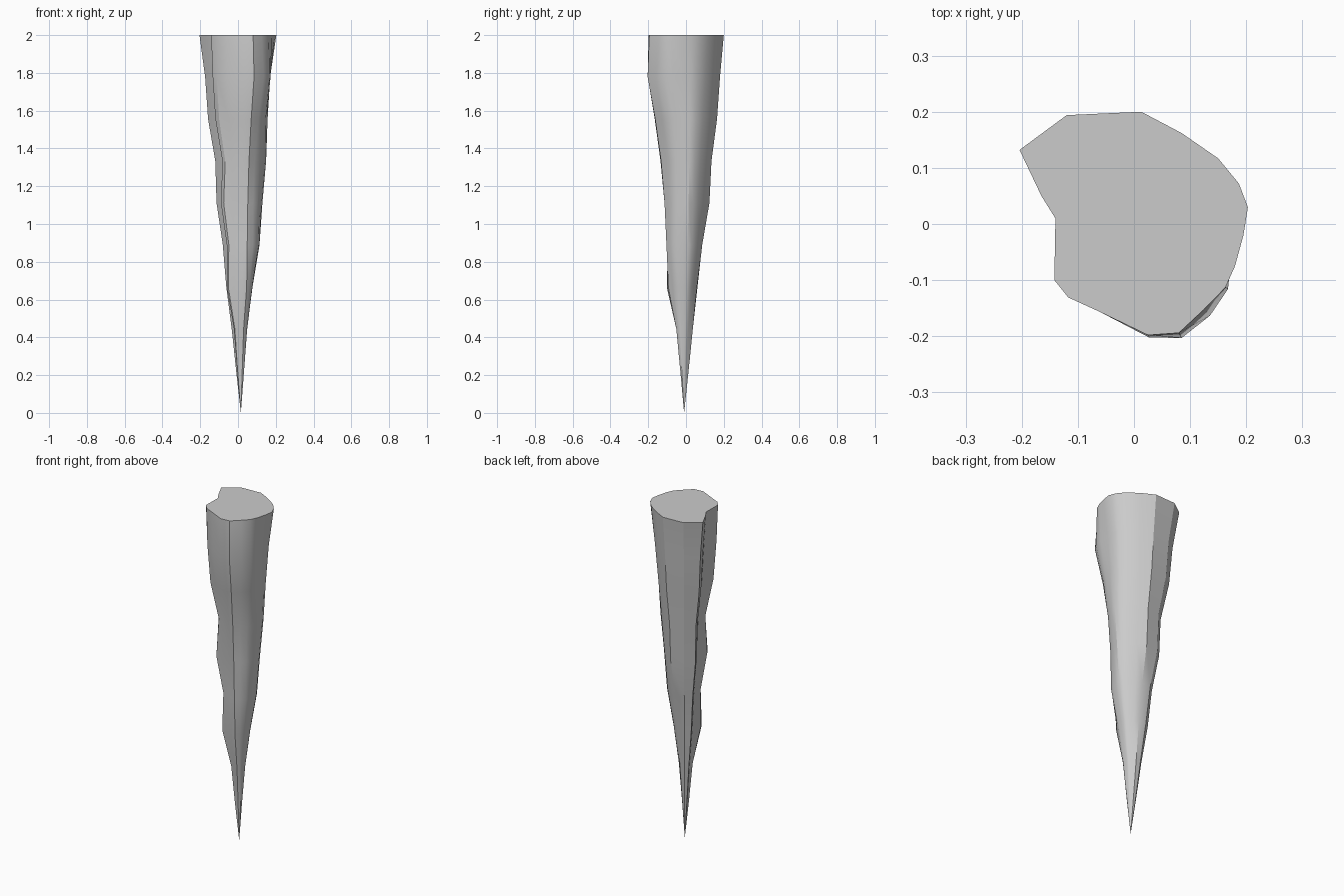
import bpy, bmesh, math
from mathutils import Vector

if "Cube" in bpy.data.objects:
    bpy.data.objects.remove(bpy.data.objects["Cube"])

# Irregular outline of the flat top, anticlockwise
OUTLINE = [Vector(p) for p in [
    (.203, .03), (.187, .072), (.15, .117), (.085, .162), (.013, .2), (-.12, .194),
    (-.204, .132), (-.165, .05), (-.14, .01), (-.142, -.1), (-.117, -.131),
    (-.06, -.157), (.025, -.198), (.08, -.194), (.125, -.152), (.163, -.113),
    (.18, -.075), (.195, -.02)]]

# How far each lower ring reaches towards E, NE, N, NW, W, SW, S, SE
REACH = [
    (.167, .17, .18, .2, .18, .17, .2, .213),
    (.155, .15, .165, .185, .157, .155, .165, .168),
    (.15, .13, .135, .14, .12, .107, .135, .135),
    (.13, .112, .125, .135, .107, .124, .11, .124),
    (.115, .095, .085, .095, .077, .084, .09, .124),
    (.078, .06, .058, .073, .06, .09, .105, .09),
    (.047, .035, .037, .04, .03, .04, .05, .06),
    (.03, .018, .014, .012, .008, .02, .028, .04)]
TIP = Vector((.015, -.01))
STEP = 2 / 9
DIRS = [Vector((math.cos(k * math.pi / 4), math.sin(k * math.pi / 4))) for k in range(8)]
TOP_REACH = [max(p.dot(d) for p in OUTLINE) for d in DIRS]


def ring_points(reach, z):
    """Shrink the outline by a ratio blended between the eight directions."""
    c = TIP * (1 - z / 2)
    ratio = [(r - c.dot(d)) / t for r, d, t in zip(reach, DIRS, TOP_REACH)]
    pts = []
    for p in OUTLINE:
        a = (math.atan2(p.y, p.x) / (math.pi / 4)) % 8
        k, f = int(a) % 8, a - int(a)
        q = c + p * (ratio[k] * (1 - f) + ratio[(k + 1) % 8] * f)
        pts.append((q.x, q.y, z))
    return pts


# Tapered spike: rings bridged from the top down to a point
bm = bmesh.new()
rings = [[bm.verts.new(p) for p in ring_points(r, 2 - i * STEP)]
         for i, r in enumerate([TOP_REACH] + REACH)]
n = len(OUTLINE)
bm.faces.new(rings[0])
for up, low in zip(rings, rings[1:]):
    for j in range(n):
        k = (j + 1) % n
        bm.faces.new((up[j], low[j], low[k], up[k]))
tip = bm.verts.new((TIP.x, TIP.y, 0))
for j in range(n):
    bm.faces.new((rings[-1][j], tip, rings[-1][(j + 1) % n]))
bmesh.ops.recalc_face_normals(bm, faces=bm.faces)
mesh = bpy.data.meshes.new("stalactite")
bm.to_mesh(mesh)
bm.free()
obj = bpy.data.objects.new("stalactite", mesh)
bpy.context.collection.objects.link(obj)
bpy.context.view_layer.objects.active = obj
obj.select_set(True)
bpy.ops.object.shade_smooth_by_angle(angle=math.radians(30))
